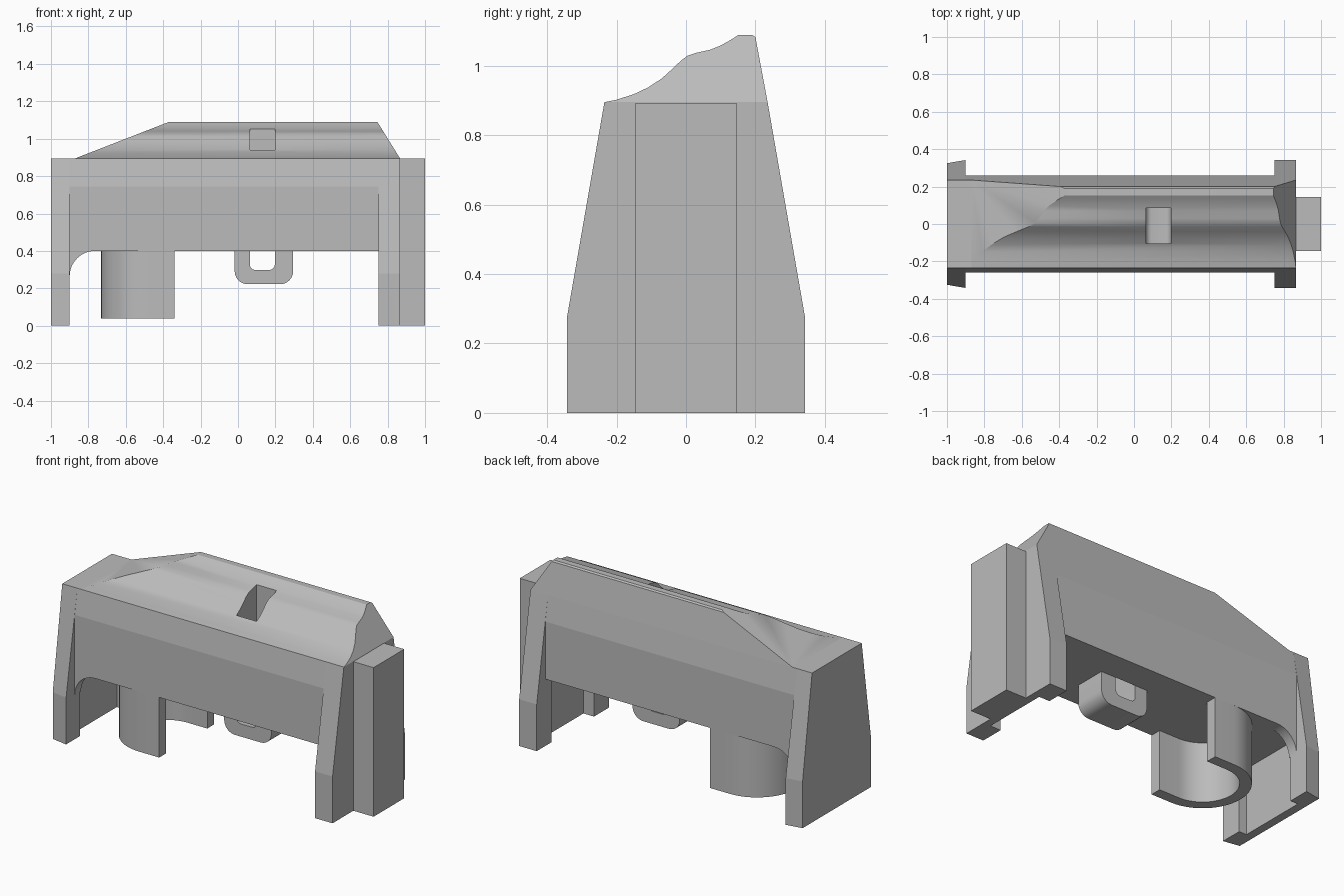
import bpy, bmesh, math

cube = bpy.data.objects.get("Cube")
if cube:
    bpy.data.objects.remove(cube, do_unlink=True)

grey = bpy.data.materials.new("plain grey")
grey.use_nodes = True
grey.diffuse_color = (0.5, 0.5, 0.5, 1)
grey.node_tree.nodes["Principled BSDF"].inputs["Base Color"].default_value = (0.5, 0.5, 0.5, 1)


def prism(name, pts, axis, lo, hi):
    """Extrude a profile along an axis; lo and hi may depend on the profile point."""
    place = {"x": lambda t, a, b: (t, a, b),
             "y": lambda t, a, b: (a, t, b),
             "z": lambda t, a, b: (a, b, t)}[axis]
    bm = bmesh.new()
    rings = []
    for end in (lo, hi):
        rings.append([bm.verts.new(place(end(a, b) if callable(end) else end, a, b))
                      for a, b in pts])
    bm.faces.new(rings[0])
    bm.faces.new(rings[1])
    for i in range(len(pts)):
        j = (i + 1) % len(pts)
        bm.faces.new((rings[0][i], rings[0][j], rings[1][j], rings[1][i]))
    bmesh.ops.recalc_face_normals(bm, faces=bm.faces)
    mesh = bpy.data.meshes.new(name)
    bm.to_mesh(mesh)
    bm.free()
    obj = bpy.data.objects.new(name, mesh)
    bpy.context.collection.objects.link(obj)
    mesh.materials.append(grey)
    return obj


def box(name, x, y, z):
    return prism(name, [(x[0], y[0]), (x[1], y[0]), (x[1], y[1]), (x[0], y[1])], "z", *z)


def activate(obj):
    bpy.ops.object.select_all(action="DESELECT")
    obj.select_set(True)
    bpy.context.view_layer.objects.active = obj


def cut(objs, cutter):
    cutter.hide_render = True
    for obj in objs:
        mod = obj.modifiers.new("cut", "BOOLEAN")
        mod.operation = "DIFFERENCE"
        mod.solver = "EXACT"
        mod.object = cutter
        activate(obj)
        bpy.ops.object.modifier_apply(modifier=mod.name)
    bpy.data.objects.remove(cutter, do_unlink=True)


def arc(cx, cy, r, start, stop, n):
    angles = [math.radians(start + (stop - start) * i / n) for i in range(n + 1)]
    return [(cx + r * math.cos(a), cy + r * math.sin(a)) for a in angles]


def mirrored(half):
    return half + [(-a, b) for a, b in reversed(half)]


TOP, BELLY = 0.895, 0.40

# Main body and the two end supports
body = prism("body", mirrored([(0.26, BELLY), (0.26, 0.745), (0.235, TOP)]), "x", -0.9, 0.75)
support = mirrored([(0.342, 0), (0.342, 0.28), (0.235, TOP)])
left_end = prism("flat_end_support", support, "x", -1, -0.9)
for v in left_end.data.vertices:
    if v.co.x < -0.95 and v.co.z < 0.5:
        v.co.y *= 0.95
right_end = prism("rail_end_support", support, "x", 0.75, 0.866)
rail = box("end_rail", (0.866, 1), (-0.145, 0.145), (0, 0.893))

# Recesses leaving a leg at each corner
cut([left_end], box("recess_cutter", (-0.95, -0.85), (-0.21, 0.21), (-0.1, BELLY)))
cut([right_end], box("recess_cutter", (0.7, 0.82), (-0.2, 0.2), (-0.1, BELLY)))

# Waved roof with both ends sloped
wave = [(-0.235, TOP), (-0.2, 0.902), (-0.15, 0.918), (-0.11, 0.937), (-0.07, 0.963),
        (-0.04, 0.99), (-0.015, 1.014), (0.005, 1.029), (0.03, 1.037), (0.07, 1.046),
        (0.1, 1.058), (0.13, 1.075), (0.152, 1.089), (0.19, 1.089), (0.2, 1.082),
        (0.235, TOP)]
roof = prism("roof", wave, "x",
             lambda y, z: -0.87 + (z - TOP) * 2.57,
             lambda y, z: 0.866 - (z - TOP) * 0.62)

# Shaft through roof and body
cut([body, roof], box("shaft_cutter", (0.063, 0.197), (-0.105, 0.085), (0.3, 1.3)))

# Rounded loop under the shaft
r = 0.07
loop = ([(-0.018, BELLY)] + arc(-0.018 + r, 0.222 + r, r, 180, 270, 6)
        + arc(0.295 - r, 0.222 + r, r, 270, 360, 6) + [(0.295, BELLY), (0.197, BELLY)]
        + arc(0.167, 0.328, 0.03, 0, -90, 4) + arc(0.093, 0.328, 0.03, 270, 180, 4)
        + [(0.063, BELLY)])
under_loop = prism("under_loop", loop, "y", -0.105, 0.085)

# Curved half-tube skirt
tube = ([(-0.34, 0.26)] + arc(-0.472, 0, 0.26, 90, 270, 28) + [(-0.34, -0.26), (-0.34, -0.195)]
        + arc(-0.472, 0, 0.195, 270, 90, 28) + [(-0.34, 0.195)])
skirt = prism("half_tube_skirt", tube, "z", 0.04, BELLY)

# Fillet gussets beside the flat end
gusset = [(-0.9, BELLY)] + arc(-0.765, 0.265, 0.135, 180, 90, 12)
gussets = [prism(name, gusset, "y", min(s * 0.2, s * 0.26), max(s * 0.2, s * 0.26))
           for name, s in (("front_gusset", -1), ("back_gusset", 1))]

for obj in [roof, under_loop, skirt] + gussets:
    activate(obj)
    bpy.ops.object.shade_smooth_by_angle(angle=math.radians(30))
